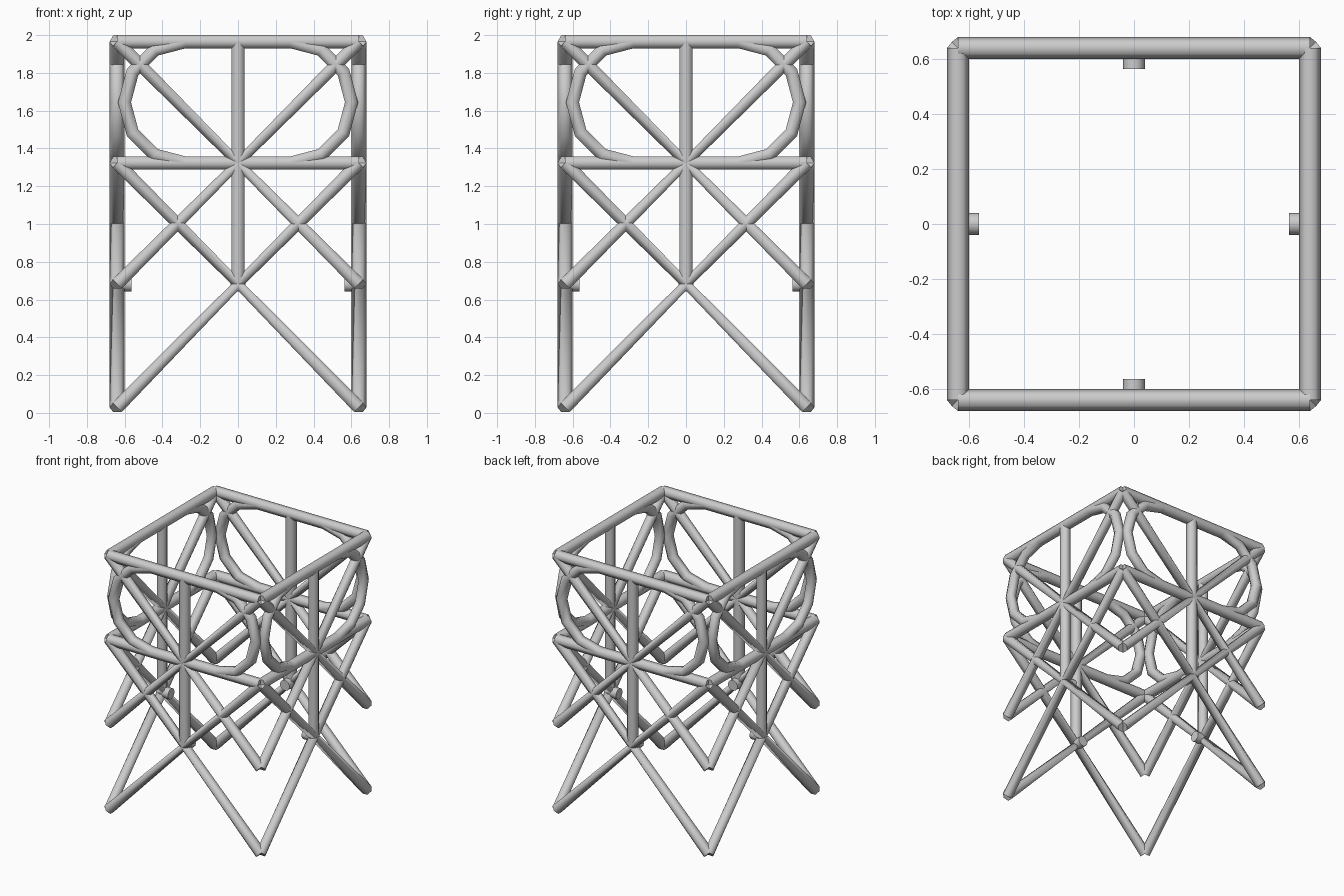
import bpy, bmesh, math
from mathutils import Vector, Matrix

if "Cube" in bpy.data.objects:
    bpy.data.objects.remove(bpy.data.objects["Cube"])

W = 0.64                                          # wall distance from centre
R = 0.04                                          # tube radius
TOP, MID, LOW, FOOT = 1.965, 1.323, 0.682, 0.0285  # node heights


def finish(bm, name):
    """Turn a bmesh into a smooth tube and repeat it on all four walls."""
    bmesh.ops.recalc_face_normals(bm, faces=bm.faces)
    me = bpy.data.meshes.new(name)
    bm.to_mesh(me)
    bm.free()
    for i in range(4):
        ob = bpy.data.objects.new(f"{name}_{i + 1}", me)
        bpy.context.collection.objects.link(ob)
        ob.rotation_euler.z = i * math.pi / 2
        if i == 0:
            bpy.ops.object.select_all(action='DESELECT')
            ob.select_set(True)
            bpy.context.view_layer.objects.active = ob
            bpy.ops.object.shade_smooth_by_angle(angle=math.radians(70))


def tube(name, path, closed=False):
    """Sweep a hexagon along (x, z) points lying in the front wall."""
    pts = [Vector((x, 0, z)) for x, z in path]
    n = len(pts)
    bm = bmesh.new()
    rings = []
    for i, p in enumerate(pts):
        a = pts[i - 1] if (i or closed) else None
        b = pts[(i + 1) % n] if (i < n - 1 or closed) else None
        t = Vector()
        if a is not None:
            t += (p - a).normalized()
        if b is not None:
            t += (b - p).normalized()
        t.normalize()
        side = Vector((-t.z, 0, t.x))
        rings.append([bm.verts.new(p + Vector((0, -W, 0))
                                   + side * R * math.sin(k * math.pi / 3)
                                   + Vector((0, R * math.cos(k * math.pi / 3), 0)))
                      for k in range(6)])
    for i in range(n if closed else n - 1):
        r, s = rings[i], rings[(i + 1) % n]
        for k in range(6):
            m = (k + 1) % 6
            bm.faces.new((r[k], r[m], s[m], s[k]))
    if not closed:
        bm.faces.new(rings[0])
        bm.faces.new(rings[-1])
    finish(bm, name)


# Horizontal rails and centre posts
tube("top_rail", [(-W, TOP), (W, TOP)])
tube("middle_rail", [(-W, MID), (W, MID)])
tube("centre_post", [(0, LOW), (0, TOP)])

# Diagonal braces, each a bent V
for name, edge, peak in (("upper_brace", TOP, MID),
                         ("cross_brace_down", LOW, MID),
                         ("cross_brace_up", MID, LOW),
                         ("leg_brace", FOOT, LOW)):
    tube(name, [(-W, edge), (0, peak), (W, edge)])

# Rounded loop between the rails
rad, cz = (TOP - MID) / 2, (TOP + MID) / 2
loop = []
for cx, start in ((0.28, -90), (-0.28, 90)):
    for k in range(7):
        a = math.radians(start + 30 * k)
        loop.append((cx + rad * math.cos(a), cz + rad * math.sin(a)))
tube("rounded_loop", loop, closed=True)

# Short pegs pointing inward at the post feet
bm = bmesh.new()
bmesh.ops.create_cone(bm, cap_ends=True, segments=12, radius1=R, radius2=R, depth=0.08,
                      matrix=Matrix.Translation((0, -0.604, LOW))
                      @ Matrix.Rotation(math.pi / 2, 4, 'X'))
finish(bm, "inner_peg")
